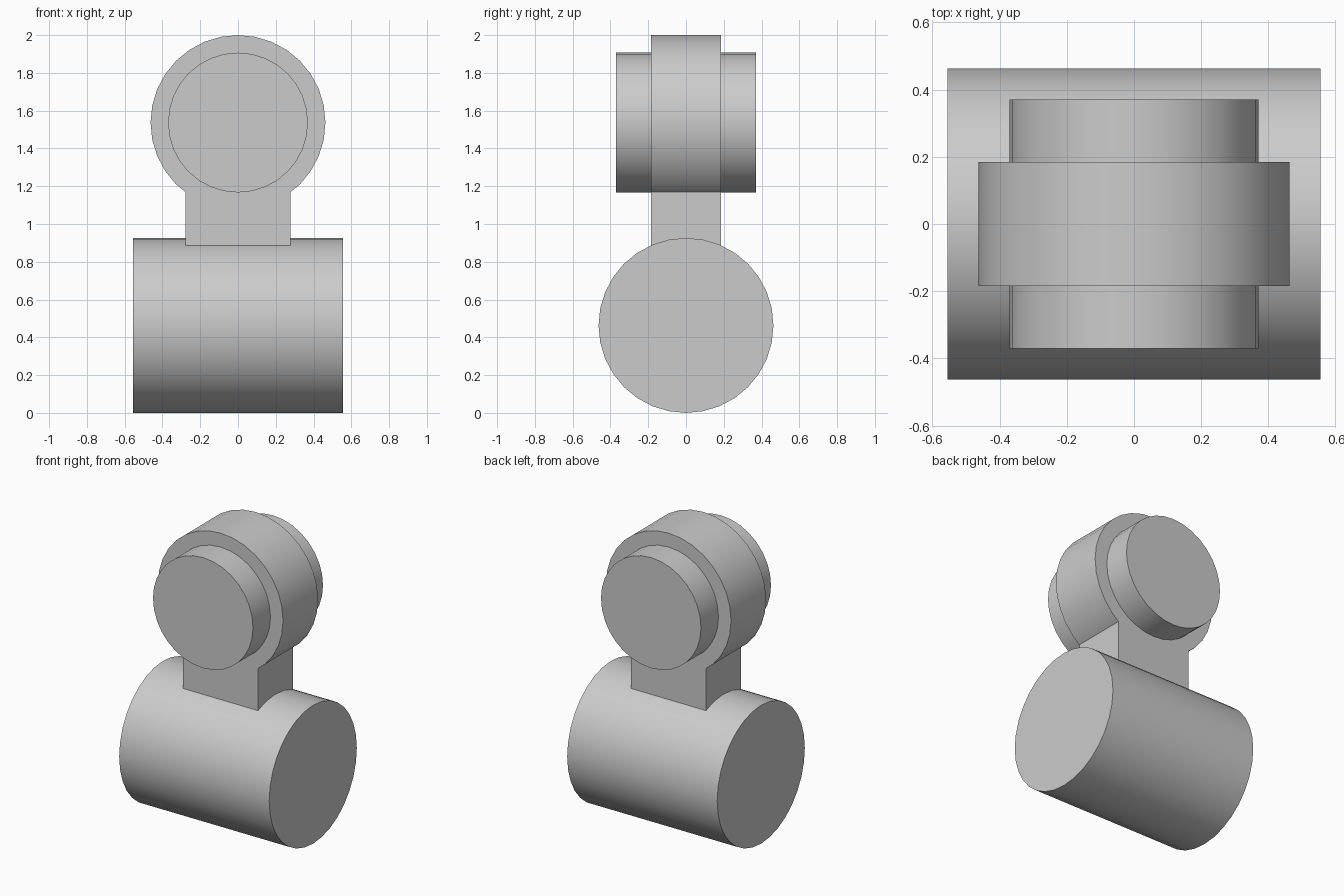
import bpy
import math
from mathutils import Matrix

cube = bpy.data.objects.get("Cube")
if cube:
    bpy.data.objects.remove(cube, do_unlink=True)

# Single grey finish
grey = bpy.data.materials.new("plain_grey")
grey.use_nodes = True
colour = (0.6, 0.6, 0.6, 1)
grey.diffuse_color = colour
grey.node_tree.nodes["Principled BSDF"].inputs["Base Color"].default_value = colour

R = 0.463            # outer radius of both large cylinders
TOP_Z = 2 - R        # centre of the upper ring


def cylinder(name, radius, length, z, axis):
    """Smooth-sided cylinder lying along x or y."""
    bpy.ops.mesh.primitive_cylinder_add(vertices=32, radius=radius, depth=length)
    ob = bpy.context.object
    ob.name = name
    ob.data.transform(Matrix.Rotation(math.pi / 2, 4, axis))
    ob.location.z = z
    ob.data.materials.append(grey)
    bpy.ops.object.shade_smooth_by_angle(angle=math.radians(30))
    return ob


# Horizontal base barrel, running left to right
cylinder("base_barrel", R, 1.11, R, "Y")

# Upper ring and the narrower pin through it, running front to back
cylinder("upper_ring", R, 0.37, TOP_Z, "X")
cylinder("cross_pin", 0.37, 0.74, TOP_Z, "X")

# Neck joining the barrel and ring
bpy.ops.mesh.primitive_cube_add(size=1, location=(0, 0, (R + TOP_Z) / 2))
neck = bpy.context.object
neck.name = "neck"
neck.data.transform(Matrix.Diagonal((0.555, 0.37, TOP_Z - R, 1)))
neck.data.materials.append(grey)
